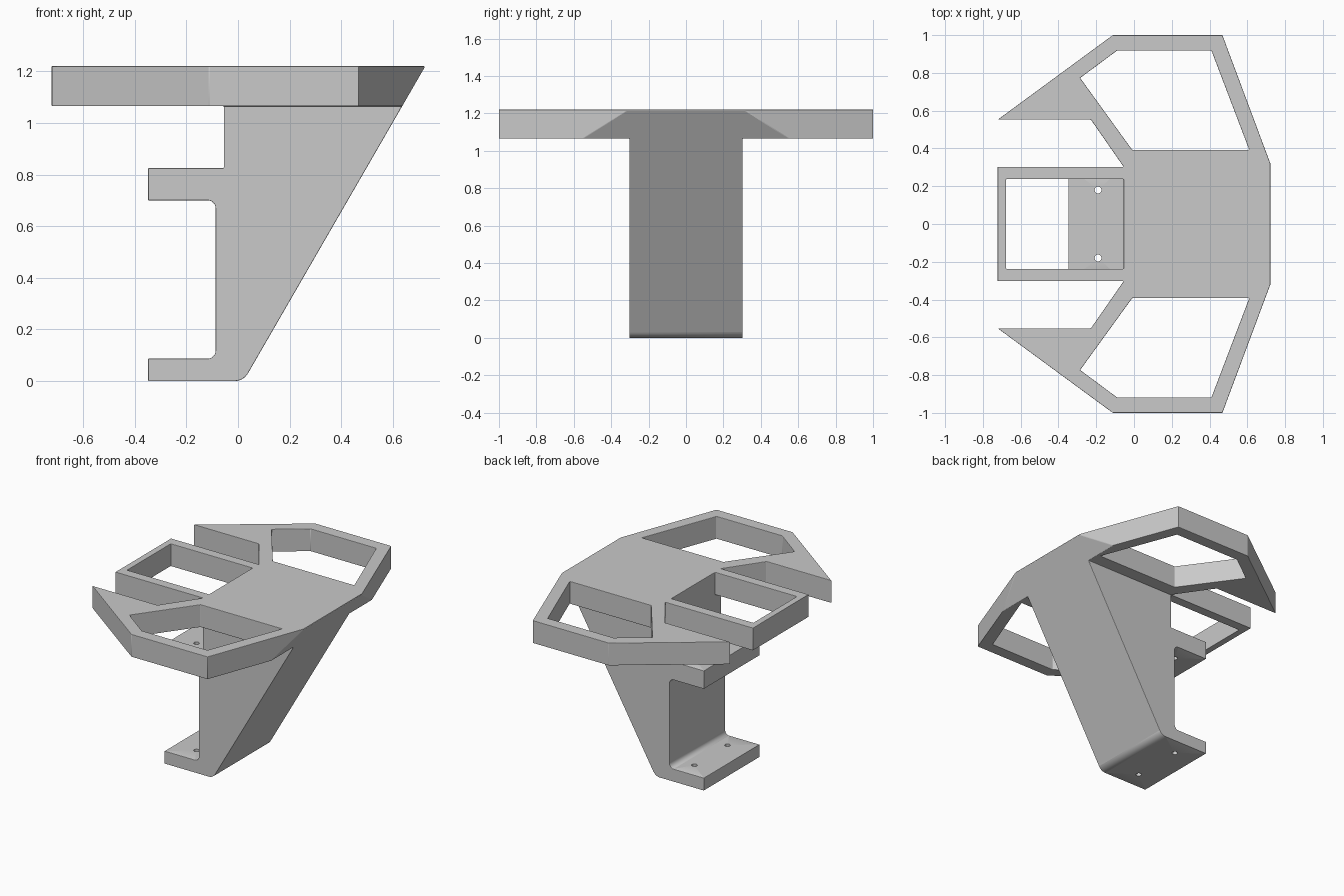
import bpy, bmesh
from math import radians, tan
from mathutils import Vector

if "Cube" in bpy.data.objects:
    bpy.data.objects.remove(bpy.data.objects["Cube"], do_unlink=True)

grey = bpy.data.materials.new("plain grey")
grey.use_nodes = True
grey.diffuse_color = (0.585, 0.585, 0.585, 1)
grey.node_tree.nodes["Principled BSDF"].inputs["Base Color"].default_value = grey.diffuse_color

TOP, UNDER, HALF = 1.22, 1.065, 0.303


def fillet(points, steps=6):
    """Round each (x, y, radius) corner of a closed profile."""
    out = []
    for i, (x, y, r) in enumerate(points):
        p = Vector((x, y))
        if not r:
            out.append(p)
            continue
        a = (Vector(points[i - 1][:2]) - p).normalized()
        b = (Vector(points[(i + 1) % len(points)][:2]) - p).normalized()
        reach = r / tan(a.angle(b) / 2)
        start, end = p + a * reach, p + b * reach
        centre = p + (a + b).normalized() * (reach ** 2 + r ** 2) ** 0.5
        for k in range(steps + 1):
            out.append(centre + (start.lerp(end, k / steps) - centre).normalized() * r)
    return out


def prism(name, points, low, high, upright=False):
    """Extrude a profile along z, or along y when upright."""
    bm = bmesh.new()
    place = (lambda p: (p[0], low, p[1])) if upright else (lambda p: (p[0], p[1], low))
    face = bm.faces.new([bm.verts.new(place(p)) for p in points])
    side = bmesh.ops.extrude_face_region(bm, geom=[face])["geom"]
    shift = (0, high - low, 0) if upright else (0, 0, high - low)
    bmesh.ops.translate(bm, vec=shift, verts=[v for v in side if isinstance(v, bmesh.types.BMVert)])
    bmesh.ops.recalc_face_normals(bm, faces=bm.faces)
    mesh = bpy.data.meshes.new(name)
    bm.to_mesh(mesh)
    bm.free()
    mesh.materials.append(grey)
    obj = bpy.data.objects.new(name, mesh)
    bpy.context.collection.objects.link(obj)
    return obj


helpers = []


def combine(target, other, operation):
    mod = target.modifiers.new(other.name, "BOOLEAN")
    mod.object, mod.operation, mod.solver = other, operation, "EXACT"
    other.hide_render = True
    helpers.append(other)


def mirrored(half):
    return half + [(x, -y) for x, y in reversed(half)]


# Winged top plate
outline = mirrored([(0.722, 0.32), (0.468, 1.0), (-0.112, 1.0), (-0.722, 0.552),
                    (-0.228, 0.552), (-0.055, HALF), (-0.722, HALF)])
stand = prism("bracket_stand", outline, UNDER, TOP)

# Column with two mounting tabs, left oversize behind the top of the slanted face
column = prism("column", fillet([
    (-0.348, 0, 0), (0.0214, 0, 0.06), (0.62, 1.037, 0), (0.8, 1.15, 0), (-0.055, 1.15, 0),
    (-0.055, 0.825, 0), (-0.348, 0.825, 0), (-0.348, 0.7, 0), (-0.087, 0.7, 0.03),
    (-0.087, 0.087, 0.03), (-0.348, 0.087, 0)]), -HALF, HALF, upright=True)
combine(stand, column, "UNION")

# Slanted back trimmed through plate and column together
wedge = prism("slant_cutter", [(0.62, 1.037), (0.743, 1.25), (1.2, 1.25), (1.2, 1.037)],
              -1.2, 1.2, upright=True)
combine(stand, wedge, "DIFFERENCE")

# Wing openings
wing = [(-0.01, 0.393), (0.61, 0.393), (0.41, 0.918), (-0.09, 0.918), (-0.285, 0.773)]
for side, sign in (("left", 1), ("right", -1)):
    cutter = prism(side + "_opening_cutter", [(x, y * sign) for x, y in wing], 1.0, 1.3)
    combine(stand, cutter, "DIFFERENCE")

# Rectangular front frame opening
frame = prism("frame_opening_cutter", mirrored([(-0.055, 0.237), (-0.678, 0.237)]), 1.0, 1.3)
combine(stand, frame, "DIFFERENCE")

# Slightly softened edges
bevel = stand.modifiers.new("soft edges", "BEVEL")
bevel.width, bevel.segments = 0.004, 2
bevel.limit_method, bevel.angle_limit = "ANGLE", radians(32)

# Screw holes through both tabs
for sign in (1, -1):
    bpy.ops.mesh.primitive_cylinder_add(vertices=24, radius=0.018, depth=1.2,
                                        location=(-0.19, 0.18 * sign, 0.45))
    drill = bpy.context.object
    drill.name = "screw_hole_cutter"
    drill.data.materials.append(grey)
    combine(stand, drill, "DIFFERENCE")

# Bake the shape and drop the helpers
bpy.ops.object.select_all(action="DESELECT")
stand.select_set(True)
bpy.context.view_layer.objects.active = stand
bpy.ops.object.convert(target="MESH")
for helper in helpers:
    bpy.data.objects.remove(helper, do_unlink=True)

# Smooth fillets and rounded edges, flat broad faces
bpy.ops.object.shade_smooth_by_angle(angle=radians(32))
for face in stand.data.polygons:
    face.use_smooth = face.area < 0.02
